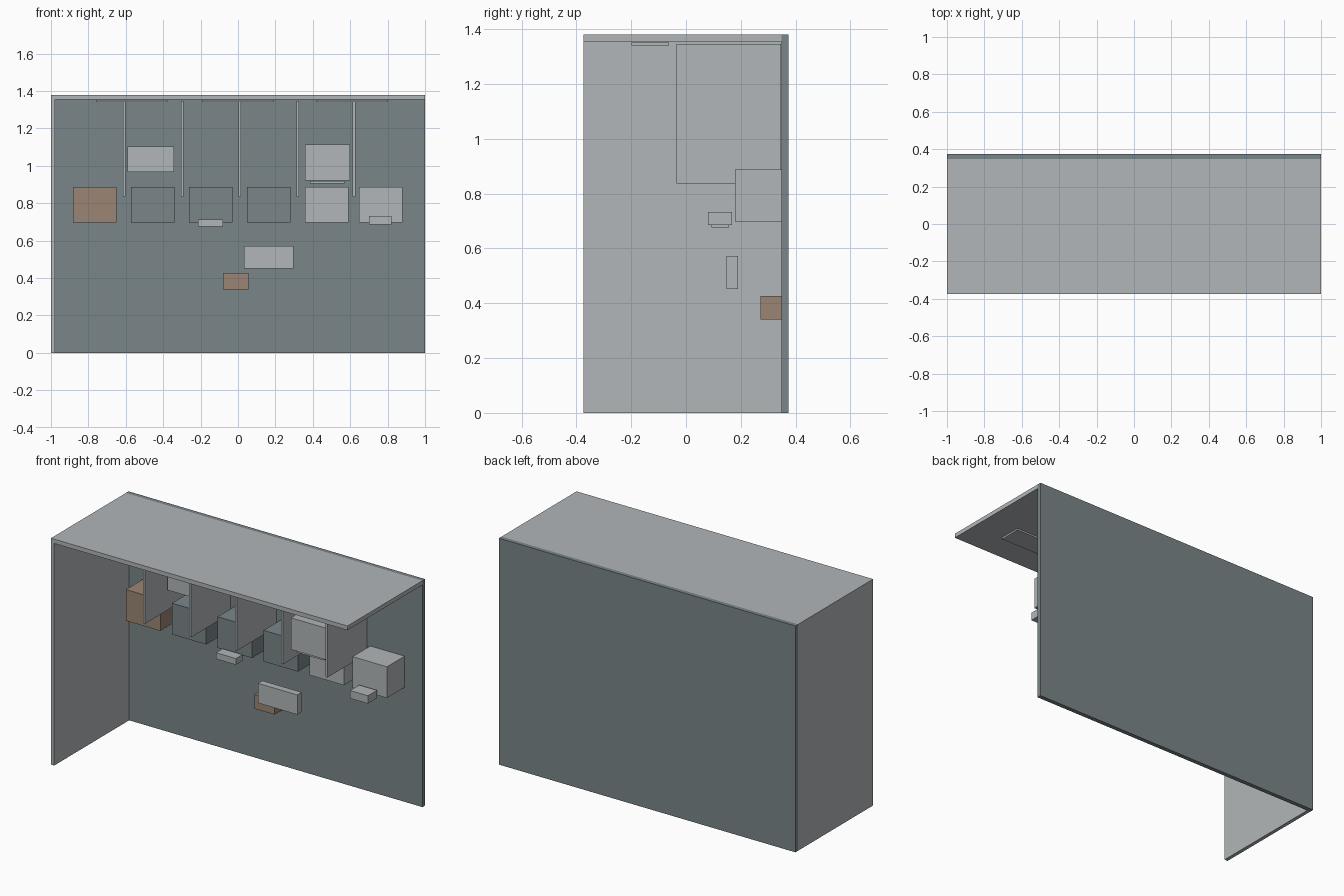
import bpy

if "Cube" in bpy.data.objects:
    bpy.data.objects.remove(bpy.data.objects["Cube"])


def material(name, rgb):
    m = bpy.data.materials.new(name)
    m.diffuse_color = (*rgb, 1)
    m.use_nodes = True
    m.node_tree.nodes["Principled BSDF"].inputs["Base Color"].default_value = m.diffuse_color
    return m


GREY = material("light grey", (0.445, 0.468, 0.479))
SLATE = material("slate", (0.195, 0.238, 0.250))
BROWN = material("warm brown", (0.328, 0.235, 0.174))


def box(name, xs, ys, zs, mat):
    """Axis-aligned box given its extents on each axis."""
    lo, hi = zip(xs, ys, zs)
    bpy.ops.mesh.primitive_cube_add(size=1, location=[(a + b) / 2 for a, b in zip(lo, hi)])
    ob = bpy.context.object
    ob.name = name
    ob.scale = [b - a for a, b in zip(lo, hi)]
    bpy.ops.object.transform_apply(location=False, rotation=False, scale=True)
    ob.data.materials.append(mat)
    return ob


FRONT, WALL, BACK = -0.374, 0.348, 0.374
ROOF, TOP = 1.354, 1.38

# Room shell
box("back_wall", (-1, 1), (WALL, BACK), (0, TOP), SLATE)
box("left_wall", (-1, -0.978), (FRONT, WALL), (0, ROOF), GREY)
box("roof", (-1, 1), (FRONT, WALL), (ROOF, TOP), GREY)

# Row of wall cabinets
cabinets = [(-0.765, BROWN), (-0.455, SLATE), (-0.146, SLATE),
            (0.164, SLATE), (0.474, GREY), (0.764, GREY)]
for i, (x, mat) in enumerate(cabinets):
    box(f"cabinet_{i + 1}", (x - 0.116, x + 0.116), (0.178, WALL), (0.698, 0.888), mat)

# Hanging dividers between the cabinets
for i, x in enumerate((-0.609, -0.299, 0.010, 0.320, 0.620)):
    box(f"divider_{i + 1}", (x - 0.007, x + 0.007), (-0.035, 0.346), (0.836, 1.346), GREY)

# Thin ceiling panels
for i, x in enumerate((-0.568, 0.0, 0.610)):
    box(f"ceiling_panel_{i + 1}", (x - 0.192, x + 0.192), (-0.198, -0.062), (1.341, 1.351), GREY)

# Upper boxes, with a slim base under the right one
box("upper_left_box", (-0.592, -0.342), (0.166, 0.24), (0.967, 1.104), GREY)
box("upper_right_box", (0.357, 0.598), (0.0, 0.074), (0.922, 1.115), GREY)
box("upper_right_base", (0.385, 0.570), (0.015, 0.06), (0.906, 0.920), GREY)

# Small boxes in front of the cabinets and lower down
box("small_box_centre", (-0.214, -0.080), (0.093, 0.157), (0.676, 0.714), GREY)
box("small_box_right", (0.700, 0.820), (0.080, 0.168), (0.685, 0.733), GREY)
box("lower_panel", (0.031, 0.296), (0.148, 0.190), (0.452, 0.572), GREY)
box("lower_socket_box", (-0.080, 0.056), (0.272, WALL), (0.340, 0.427), BROWN)
